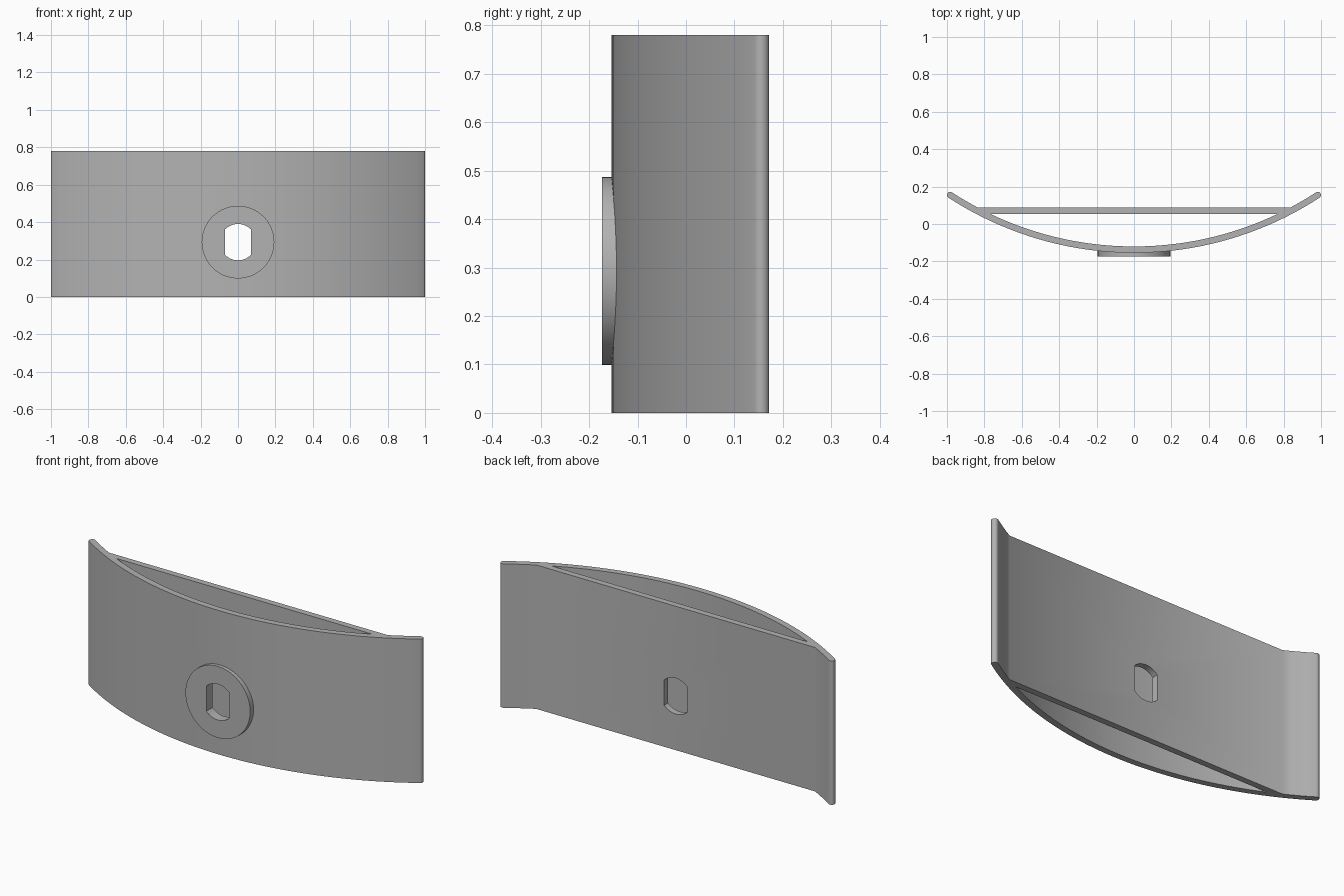
import bpy, bmesh, math
from mathutils import Vector

if "Cube" in bpy.data.objects:
    bpy.data.objects.remove(bpy.data.objects["Cube"])

H = 0.78                    # height
T = 0.034                   # wall thickness
R = 1.80                    # middle radius of the curved wall
CY = R - 0.137              # centre of the curve
RO, RI = R + T / 2, R - T / 2
BACK, INNER = 0.088, 0.054  # faces of the straight rear wall
HOLE_Z = 0.293

grey = bpy.data.materials.new("grey")
grey.diffuse_color = (0.45, 0.45, 0.45, 1)
grey.use_nodes = True
grey.node_tree.nodes["Principled BSDF"].inputs["Base Color"].default_value = grey.diffuse_color


def arc(r, a0, a1, n):
    """Points on the big curve; angle 0 points to the front."""
    return [(r * math.sin(a0 + (a1 - a0) * i / n),
             CY - r * math.cos(a0 + (a1 - a0) * i / n)) for i in range(n + 1)]


def extrude(name, pts, vec):
    bm = bmesh.new()
    face = bm.faces.new([bm.verts.new(p) for p in pts])
    out = bmesh.ops.extrude_face_region(bm, geom=[face])
    bmesh.ops.translate(bm, vec=vec,
                        verts=[v for v in out["geom"] if isinstance(v, bmesh.types.BMVert)])
    bmesh.ops.recalc_face_normals(bm, faces=bm.faces)
    me = bpy.data.meshes.new(name)
    bm.to_mesh(me)
    bm.free()
    me.materials.append(grey)
    ob = bpy.data.objects.new(name, me)
    bpy.context.collection.objects.link(ob)
    return ob


def boolean(target, tool, op):
    m = target.modifiers.new(op, 'BOOLEAN')
    m.operation, m.object, m.solver = op, tool, 'EXACT'
    bpy.context.view_layer.objects.active = target
    bpy.ops.object.modifier_apply(modifier=m.name)
    bpy.data.objects.remove(tool)


# Body outline: outer curve, rounded tips, inner curve, straight rear wall
tip = math.acos((CY - 0.155) / R)
a_back = math.acos((CY - BACK) / RI)
a_in = math.acos((CY - INNER) / RI)
cx, cy = R * math.sin(tip), CY - R * math.cos(tip)
cap = []
for i in range(1, 8):
    t = tip - math.pi / 2 + math.pi * i / 8
    cap.append((cx + T / 2 * math.cos(t), cy + T / 2 * math.sin(t)))
right = cap + arc(RI, tip, a_back, 4)
left = [(-x, y) for x, y in reversed(right)]
outline = arc(RO, -tip, tip, 48) + right + left
body = extrude("curved_bracket", [(x, y, 0) for x, y in outline], Vector((0, 0, H)))

# Open cavity between the curved wall and the rear wall
cavity = extrude("cavity_cutter", [(x, y, -0.1) for x, y in arc(RI, -a_in, a_in, 40)],
                 Vector((0, 0, H + 0.2)))
boolean(body, cavity, 'DIFFERENCE')

# Round boss on the front
ring = [(0.194 * math.cos(math.tau * i / 64), -0.173,
         HOLE_Z + 0.194 * math.sin(math.tau * i / 64)) for i in range(64)]
boss = extrude("round_boss", ring, Vector((0, 0.038, 0)))
boolean(body, boss, 'UNION')

# Flat-sided round hole through the boss and both walls
hr, hw = 0.097, 0.069
a = math.acos(hw / hr)
top = [(hr * math.cos(a + (math.pi - 2 * a) * i / 16),
        hr * math.sin(a + (math.pi - 2 * a) * i / 16)) for i in range(17)]
slot = top + [(-x, -z) for x, z in top]
hole = extrude("hole_cutter", [(x, -0.4, HOLE_Z + z) for x, z in slot], Vector((0, 0.8, 0)))
boolean(body, hole, 'DIFFERENCE')

# Smooth curves, crisp edges
bpy.ops.object.select_all(action='DESELECT')
body.select_set(True)
bpy.context.view_layer.objects.active = body
bpy.ops.object.shade_smooth_by_angle(angle=math.radians(30))
